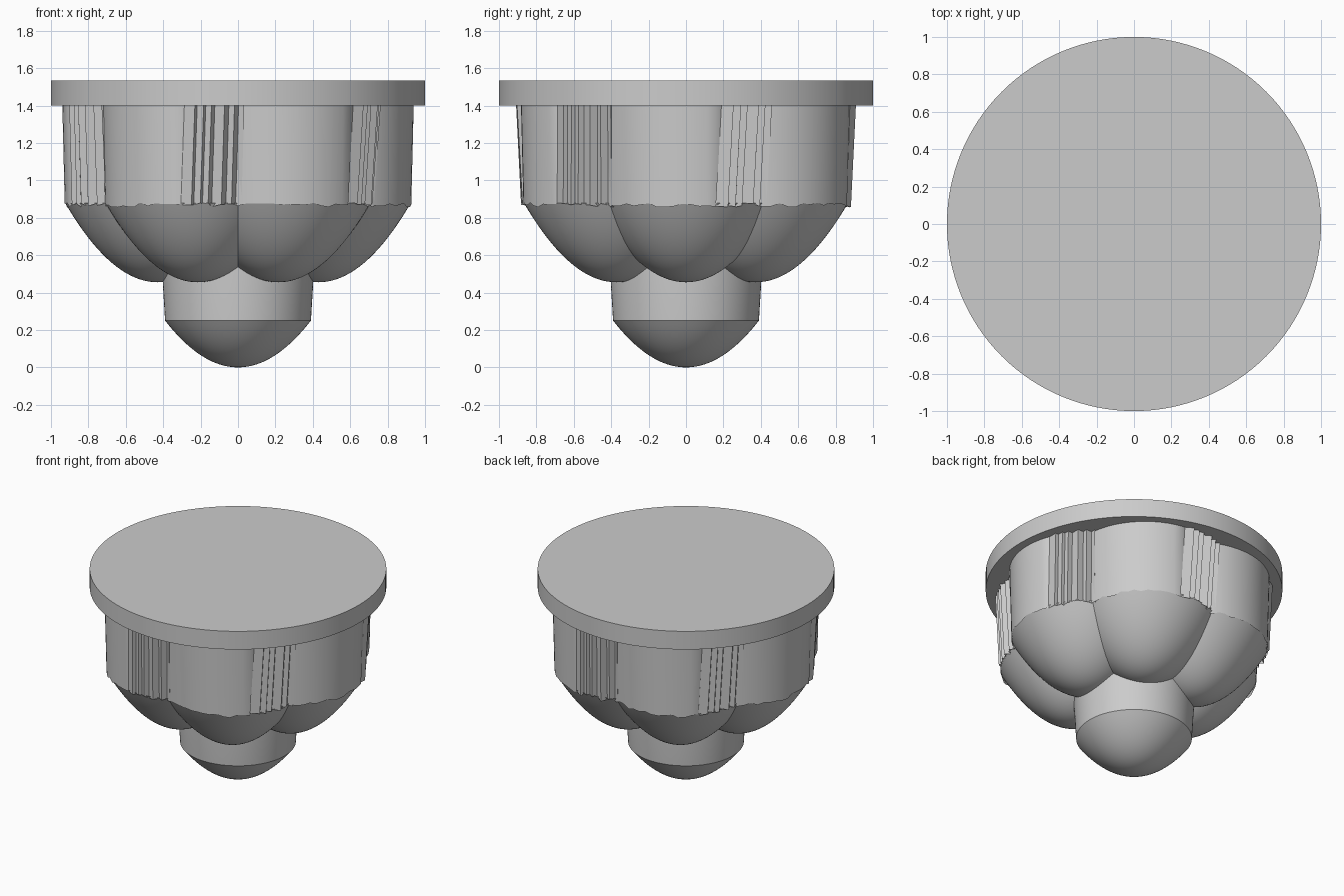
import bpy, bmesh, math, random
from mathutils import Matrix

random.seed(4)
cube = bpy.data.objects.get("Cube")
if cube:
    bpy.data.objects.remove(cube, do_unlink=True)

grey = bpy.data.materials.new("plain grey")
grey.use_nodes = True
GREY = (0.6, 0.6, 0.6, 1)
grey.diffuse_color = GREY
grey.node_tree.nodes["Principled BSDF"].inputs["Base Color"].default_value = GREY


def finish(name, bm, place=None, angle=30):
    bmesh.ops.remove_doubles(bm, verts=bm.verts, dist=0.0001)
    bmesh.ops.recalc_face_normals(bm, faces=bm.faces)
    mesh = bpy.data.meshes.new(name)
    bm.to_mesh(mesh)
    bm.free()
    mesh.materials.append(grey)
    ob = bpy.data.objects.new(name, mesh)
    if place:
        ob.matrix_world = place
    bpy.context.collection.objects.link(ob)
    bpy.ops.object.select_all(action="DESELECT")
    ob.select_set(True)
    bpy.context.view_layer.objects.active = ob
    bpy.ops.object.shade_smooth_by_angle(angle=math.radians(angle))
    return ob


def lathe(name, profile, place=None, steps=96, angle=30):
    """Spin a profile of (radius, height) points around z."""
    bm = bmesh.new()
    verts = [bm.verts.new((r, 0, z)) for r, z in profile]
    edges = [bm.edges.new(pair) for pair in zip(verts, verts[1:])]
    bmesh.ops.spin(bm, geom=verts + edges, cent=(0, 0, 0), axis=(0, 0, 1),
                   angle=math.tau, steps=steps)
    return finish(name, bm, place, angle)


def bowl(radius, base, height, n=20):
    """Parabolic bowl profile, from the tip to the rim."""
    return [(radius * i / n, base + height * (i / n) ** 2) for i in range(n + 1)]


def wall_outline(radius, lean):
    """Round section with a staircase cut into one flank."""
    stops = [0.16, 0.225, 0.265, 0.30, 0.36, 0.395, 0.43]
    start, end = math.asin(stops[0] / radius), math.asin(stops[-1] / radius)
    pts = []
    for a, b in zip(stops, stops[1:]):
        mid = math.sqrt(radius ** 2 - ((a + b) / 2) ** 2)
        pts += [(mid, a + lean), (mid, b + lean)]
    n = 60
    for i in range(n + 1):
        t = end + (math.tau + start - end) * i / n
        pts.append((radius * math.cos(t), radius * math.sin(t)))
    return pts


def lobe_wall(name, place):
    bm = bmesh.new()
    low = [bm.verts.new((x, y, random.uniform(0.855, 0.88)))
           for x, y in wall_outline(0.497, 0)]
    high = [bm.verts.new((x, y, 1.41)) for x, y in wall_outline(0.51, 0.03)]
    for i in range(len(low)):
        j = (i + 1) % len(low)
        bm.faces.new((low[i], low[j], high[j], high[i]))
    return finish(name, bm, place)


# Top plate
lathe("top_plate", [(0, 1.4), (1, 1.4), (1, 1.535), (0, 1.535)], steps=128)

# Central boss: bowl tip with a slightly flared collar
lathe("centre_tip", bowl(0.39, 0, 0.25))
lathe("centre_collar", [(0.39, 0.25), (0.405, 0.5), (0.405, 0.7)])

# Six lobes around the boss
for k in range(6):
    place = Matrix.Rotation(k * math.tau / 6, 4, "Z") @ Matrix.Translation((0.43, 0, 0))
    lathe(f"lobe_bowl_{k + 1}", bowl(0.495, 0.455, 0.425), place)
    lobe_wall(f"lobe_wall_{k + 1}", place)
